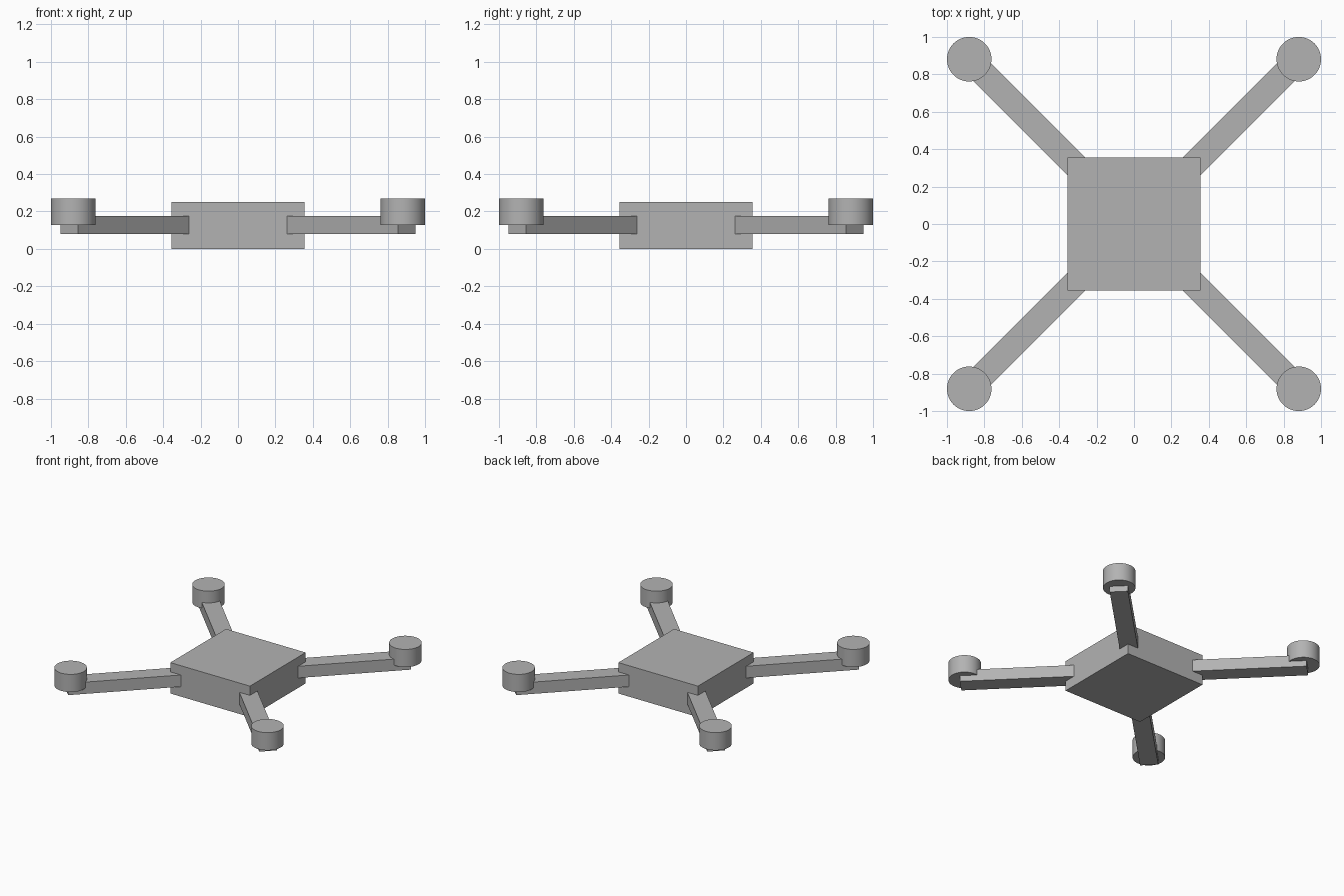
import bpy
import math
from mathutils import Matrix, Vector

cube = bpy.data.objects.get("Cube")
if cube:
    bpy.data.objects.remove(cube, do_unlink=True)

# Single grey material
GREY = (0.45, 0.45, 0.45, 1)
grey = bpy.data.materials.new("plain grey")
grey.use_nodes = True
grey.diffuse_color = GREY
grey.node_tree.nodes["Principled BSDF"].inputs["Base Color"].default_value = GREY


def finish(name):
    obj = bpy.context.object
    obj.name = name
    obj.data.materials.append(grey)
    return obj


def box(name, size, center, turn=0):
    bpy.ops.mesh.primitive_cube_add(size=1)
    obj = finish(name)
    obj.data.transform(Matrix.Rotation(turn, 4, "Z")
                       @ Matrix.Translation(Vector(center))
                       @ Matrix.Diagonal((*size, 1)))
    return obj


# Central body
BODY = 0.712
HEIGHT = 0.25
box("body", (BODY, BODY, HEIGHT), (0, 0, HEIGHT / 2))

# Four diagonal arms, each carrying a motor
ARM_START, ARM_END = 0.3, 1.276
MOTOR_REACH = 0.881
corners = {"back_left": (1, 1), "back_right": (-1, 1),
           "front_right": (-1, -1), "front_left": (1, -1)}
for place, (sx, sy) in corners.items():
    box(place + "_arm", (ARM_END - ARM_START, 0.134, 0.095),
        ((ARM_START + ARM_END) / 2, 0, 0.1275), math.atan2(sy, sx))
    bpy.ops.mesh.primitive_cylinder_add(
        vertices=64, radius=0.119, depth=0.143,
        location=(sx * MOTOR_REACH, sy * MOTOR_REACH, 0.1985))
    finish(place + "_motor")
    bpy.ops.object.shade_smooth_by_angle(angle=math.radians(30))
